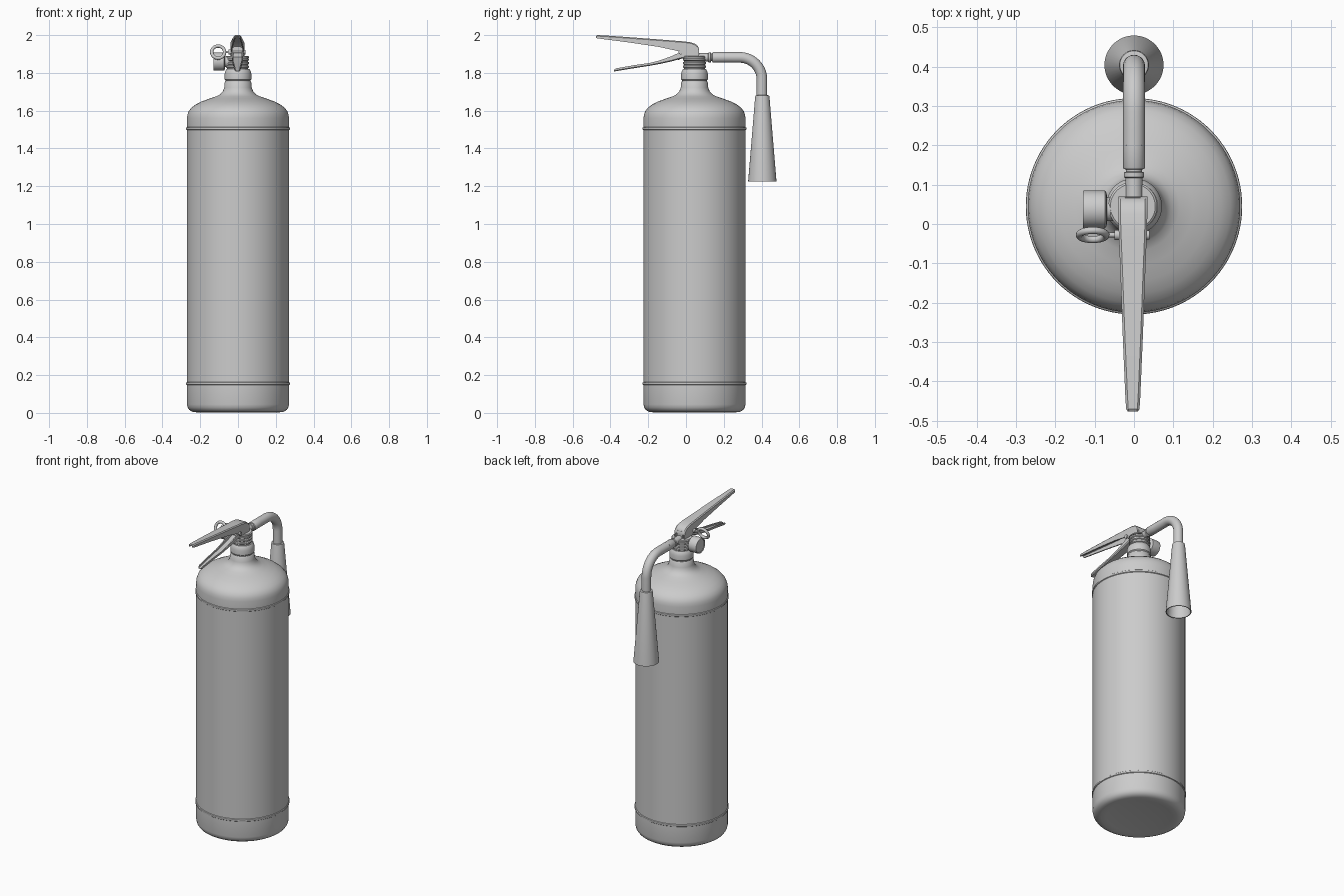
import bpy, bmesh, math
from mathutils import Matrix, Vector

if "Cube" in bpy.data.objects:
    bpy.data.objects.remove(bpy.data.objects["Cube"])

CY = 0.045  # centre line of the tank


def finish(name, bm, angle=35):
    bmesh.ops.recalc_face_normals(bm, faces=bm.faces)
    me = bpy.data.meshes.new(name)
    bm.to_mesh(me)
    bm.free()
    ob = bpy.data.objects.new(name, me)
    bpy.context.collection.objects.link(ob)
    bpy.ops.object.select_all(action='DESELECT')
    ob.select_set(True)
    bpy.context.view_layer.objects.active = ob
    bpy.ops.object.shade_smooth_by_angle(angle=math.radians(angle))
    return ob


def lathe(name, profile, loc, axis=(0, 0, 1), segs=48):
    """Revolve (radius, height) points about an axis through loc."""
    bm = bmesh.new()
    rings = [[bm.verts.new((r * math.cos(2 * math.pi * i / segs),
                            r * math.sin(2 * math.pi * i / segs), h))
              for i in range(segs)] for r, h in profile]
    for a, b in zip(rings, rings[1:]):
        for i in range(segs):
            j = (i + 1) % segs
            bm.faces.new((a[i], a[j], b[j], b[i]))
    bmesh.ops.remove_doubles(bm, verts=bm.verts, dist=1e-5)
    rot = Vector((0, 0, 1)).rotation_difference(Vector(axis)).to_matrix().to_4x4()
    bm.transform(Matrix.Translation(loc) @ rot)
    return finish(name, bm)


def channel(name, stations, x=-0.003):
    """Loft a U-shaped pressed lever through (y, closed_z, open_z, half_width)."""
    bm = bmesh.new()
    rings = []
    for y, zc, zo, w in stations:
        s = 1 if zc > zo else -1
        t = s * min(0.007, abs(zc - zo) * 0.4)
        u, c = abs(t), t * 0.8
        pts = [(-w, zo), (-w, zc - c), (-w + abs(c), zc), (w - abs(c), zc), (w, zc - c),
               (w, zo), (w - u, zo), (w - u, zc - t), (u - w, zc - t), (u - w, zo)]
        rings.append([bm.verts.new((x + px, y, z)) for px, z in pts])
    n = len(rings[0])
    for a, b in zip(rings, rings[1:]):
        for i in range(n):
            j = (i + 1) % n
            bm.faces.new((a[i], a[j], b[j], b[i]))
    bm.faces.new(rings[0])
    bm.faces.new(rings[-1])
    return finish(name, bm, 30)


def seam(z):
    return [(0.27, z - 0.008), (0.274, z - 0.005), (0.275, z), (0.274, z + 0.005), (0.27, z + 0.008)]


# tank with rounded base, two weld seams, domed shoulder and neck
tank = [(0, 0.014), (0.14, 0.012), (0.19, 0.006), (0.22, 0.003), (0.242, 0.006),
        (0.257, 0.015), (0.266, 0.028), (0.27, 0.045)]
tank += seam(0.155) + seam(1.505)
tank += [(0.27, 1.56), (0.267, 1.58), (0.26, 1.599), (0.245, 1.617), (0.222, 1.634),
         (0.19, 1.65), (0.15, 1.664), (0.115, 1.676), (0.094, 1.687), (0.08, 1.703),
         (0.073, 1.722), (0.07, 1.75)]
tank += [(0.066, 1.755), (0.066, 1.761), (0.071, 1.766), (0.071, 1.795), (0.066, 1.812),
         (0.06, 1.82), (0, 1.82)]
lathe("tank", tank, (0, CY, 0), segs=96)

# threaded valve collar
collar = [(0.054, 1.81)]
for k in range(3):
    z = 1.825 + k * 0.019
    collar += [(0.055, z), (0.061, z + 0.004), (0.061, z + 0.012), (0.055, z + 0.016)]
collar += [(0.062, 1.88), (0.062, 1.886), (0.057, 1.89), (0, 1.89)]
lathe("valve_collar", collar, (-0.003, CY, 0))

# valve block between the levers
bm = bmesh.new()
bmesh.ops.create_cube(bm, size=1, matrix=Matrix.Translation((-0.003, 0.022, 1.91))
                      @ Matrix.Diagonal((0.052, 0.09, 0.06, 1)))
bmesh.ops.bevel(bm, geom=bm.edges[:], offset=0.006, segments=2, affect='EDGES')
finish("valve_block", bm)

# squeeze lever (opens downward) and carry handle (opens upward)
channel("squeeze_lever", [
    (-0.476, 1.996, 1.986, 0.013), (-0.47, 2.0, 1.983, 0.017), (-0.44, 1.999, 1.979, 0.019),
    (-0.3, 1.989, 1.961, 0.025), (-0.14, 1.977, 1.937, 0.031), (-0.04, 1.969, 1.915, 0.035),
    (-0.012, 1.967, 1.889, 0.036), (0.025, 1.962, 1.886, 0.037), (0.05, 1.953, 1.886, 0.037),
    (0.064, 1.94, 1.886, 0.037), (0.07, 1.922, 1.886, 0.037)])
channel("carry_handle", [
    (-0.382, 1.808, 1.816, 0.011), (-0.37, 1.809, 1.824, 0.016), (-0.28, 1.824, 1.84, 0.02),
    (-0.19, 1.838, 1.853, 0.024), (-0.14, 1.847, 1.866, 0.026), (-0.08, 1.86, 1.887, 0.028),
    (-0.03, 1.874, 1.91, 0.029), (0.02, 1.882, 1.915, 0.029)])

# pressure gauge on the side of the valve
lathe("pressure_gauge", [(0, 0.003), (0.04, 0.003), (0.042, 0), (0.047, 0), (0.048, 0.004),
                         (0.048, 0.056), (0.043, 0.06), (0.03, 0.062), (0.03, 0.09),
                         (0.02, 0.095), (0.02, 0.13), (0, 0.13)],
      (-0.13, 0.037, 1.86), (1, 0, 0))

# safety pin and pull ring
lathe("safety_pin", [(0, 0), (0.006, 0), (0.006, 0.095), (0.012, 0.097), (0.012, 0.105),
                     (0, 0.105)], (-0.065, -0.028, 1.91), (1, 0, 0), 16)
lathe("pin_stop", [(0, 0), (0.013, 0), (0.013, 0.012), (0, 0.012)],
      (-0.05, -0.028, 1.91), (1, 0, 0), 16)
ring = [(0.034 + 0.009 * math.cos(a * math.pi / 6), 0.009 * math.sin(a * math.pi / 6))
        for a in range(13)]
lathe("pull_ring", ring, (-0.105, -0.028, 1.91), (0, -0.94, 0.34))

# outlet fitting
lathe("outlet_fitting", [(0, 0.05), (0.022, 0.05), (0.022, 0.117), (0.026, 0.119), (0.026, 0.131),
                         (0.02, 0.133), (0.02, 0.138), (0.026, 0.14), (0.028, 0.144),
                         (0.028, 0.2), (0.02, 0.203), (0, 0.203)],
      (0, 0, 1.882), (0, 1, 0))

# hose bent over the shoulder
path = [(0, 0.195, 1.882), (0, 0.24, 1.882)]
path += [(0, 0.285 + 0.117 * math.sin(a), 1.765 + 0.117 * math.cos(a))
         for a in (math.pi / 2 * i / 14 for i in range(15))]
path += [(0, 0.402, 1.67)]
cu = bpy.data.curves.new("hose", 'CURVE')
cu.dimensions = '3D'
cu.bevel_depth = 0.028
cu.bevel_resolution = 8
cu.use_fill_caps = True
sp = cu.splines.new('POLY')
sp.points.add(len(path) - 1)
for p, co in zip(sp.points, path):
    p.co = (*co, 1)
hose = bpy.data.objects.new("hose", cu)
bpy.context.collection.objects.link(hose)
bpy.ops.object.select_all(action='DESELECT')
hose.select_set(True)
bpy.context.view_layer.objects.active = hose
bpy.ops.object.convert(target='MESH')
bpy.ops.object.shade_smooth_by_angle(angle=math.radians(35))

# hollow discharge horn
lathe("discharge_horn", [(0, 1.66), (0.03, 1.655), (0.07, 1.225), (0.075, 1.225), (0.038, 1.672),
                         (0.036, 1.68), (0.028, 1.682), (0, 1.682)], (0, 0.404, 0))
